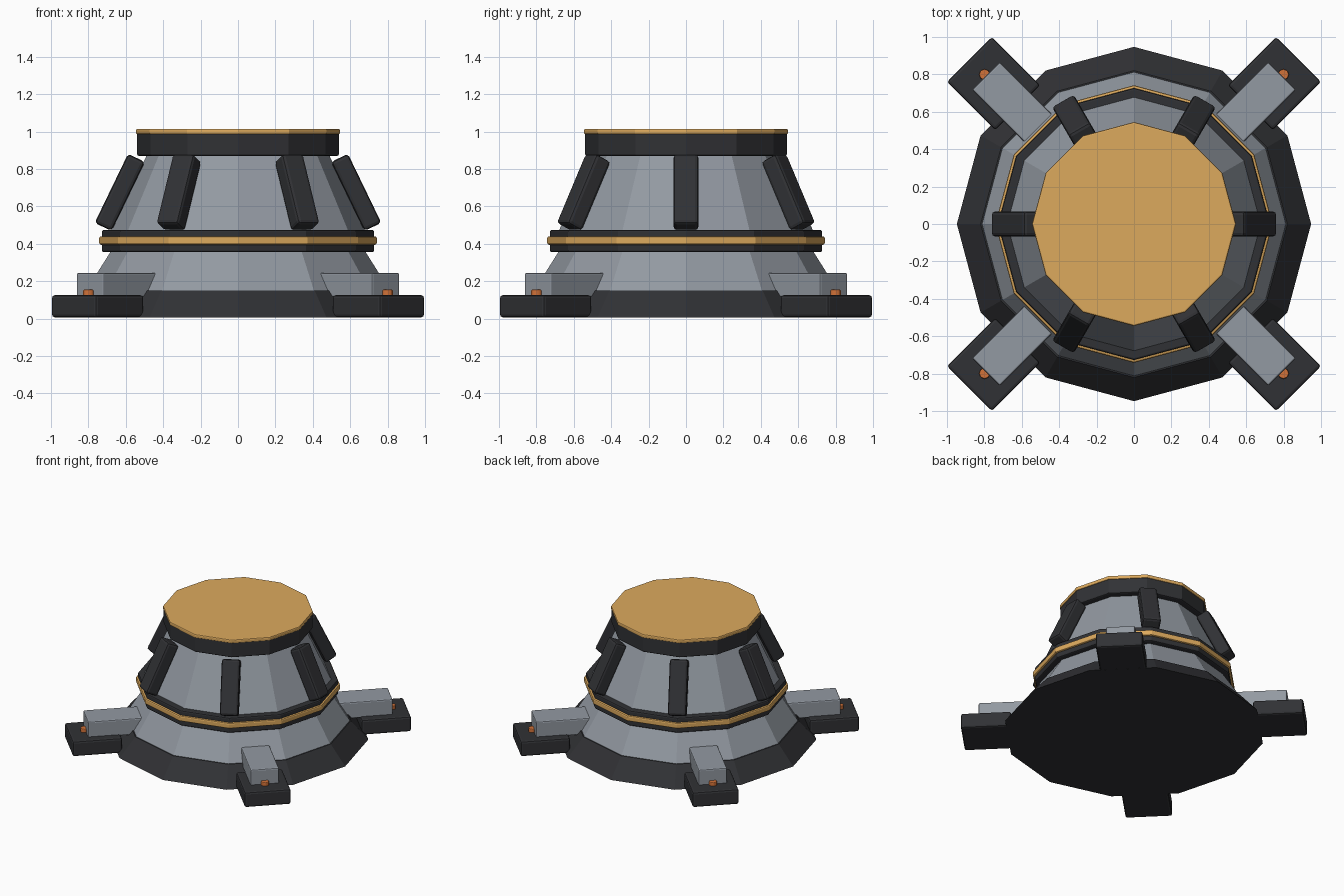
import bpy, bmesh
from math import pi, radians, cos, sin
from mathutils import Matrix

if "Cube" in bpy.data.objects:
    bpy.data.objects.remove(bpy.data.objects["Cube"])


def material(name, rgb):
    m = bpy.data.materials.new(name)
    m.diffuse_color = (*rgb, 1)
    m.use_nodes = True
    m.node_tree.nodes["Principled BSDF"].inputs["Base Color"].default_value = m.diffuse_color
    return m


DARK = material("dark_metal", (0.03, 0.031, 0.035))
STEEL = material("steel", (0.29, 0.32, 0.36))
GOLD = material("gold_trim", (0.72, 0.40, 0.11))
COPPER = material("copper_bolt", (0.65, 0.17, 0.04))


def finish(name, bm, mat, bevel):
    me = bpy.data.meshes.new(name)
    bm.to_mesh(me)
    bm.free()
    me.materials.append(mat)
    ob = bpy.data.objects.new(name, me)
    bpy.context.collection.objects.link(ob)
    if bevel:
        mod = ob.modifiers.new("bevel", 'BEVEL')
        mod.width = bevel
        mod.segments = 2
        mod.limit_method = 'ANGLE'
        mod.angle_limit = radians(40)
    return ob


def frustum(name, r0, r1, z0, z1, mat, bevel=0, sides=12, centre=(0, 0)):
    bm = bmesh.new()
    bmesh.ops.create_cone(bm, cap_ends=True, segments=sides, radius1=r0, radius2=r1, depth=z1 - z0,
                          matrix=Matrix.Translation((*centre, (z0 + z1) / 2)))
    return finish(name, bm, mat, bevel)


def radial_box(name, size, radius, z, angle, mat, bevel, tilt=0):
    # Box of (radial, tangential, vertical) size, placed around the z axis
    bm = bmesh.new()
    m = (Matrix.Rotation(angle, 4, 'Z') @ Matrix.Translation((radius, 0, z))
         @ Matrix.Rotation(tilt, 4, 'Y') @ Matrix.Diagonal((*size, 1)))
    bmesh.ops.create_cube(bm, size=1, matrix=m)
    return finish(name, bm, mat, bevel)


# Twelve-sided stacked body
frustum("base_skirt", 0.947, 0.82, 0.005, 0.15, DARK)
frustum("lower_cone", 0.815, 0.68, 0.145, 0.36, STEEL)
frustum("waist_band", 0.727, 0.727, 0.355, 0.475, DARK, 0.01)
frustum("waist_trim", 0.742, 0.742, 0.395, 0.44, GOLD, 0.01)
frustum("upper_cone", 0.68, 0.485, 0.47, 0.88, STEEL)
frustum("top_collar", 0.54, 0.54, 0.87, 0.995, DARK, 0.01)
frustum("top_plate", 0.545, 0.545, 0.985, 1.015, GOLD, 0.008)

# Six slanted ribs on the upper cone
for i in range(6):
    radial_box(f"rib_{i + 1}", (0.10, 0.134, 0.41), 0.632, 0.675, i * pi / 3, DARK, 0.018, radians(-25.8))

# Four diagonal feet, each with a clamp block and a bolt
for i in range(4):
    a = pi / 4 + i * pi / 2
    radial_box(f"foot_{i + 1}", (0.365, 0.34, 0.12), 1.062, 0.066, a, DARK, 0.015)
    radial_box(f"clamp_{i + 1}", (0.46, 0.21, 0.13), 0.89, 0.18, a, STEEL, 0.01)
    frustum(f"bolt_{i + 1}", 0.03, 0.03, 0.12, 0.155, COPPER, 0.006, 8, (1.13 * cos(a), 1.13 * sin(a)))
